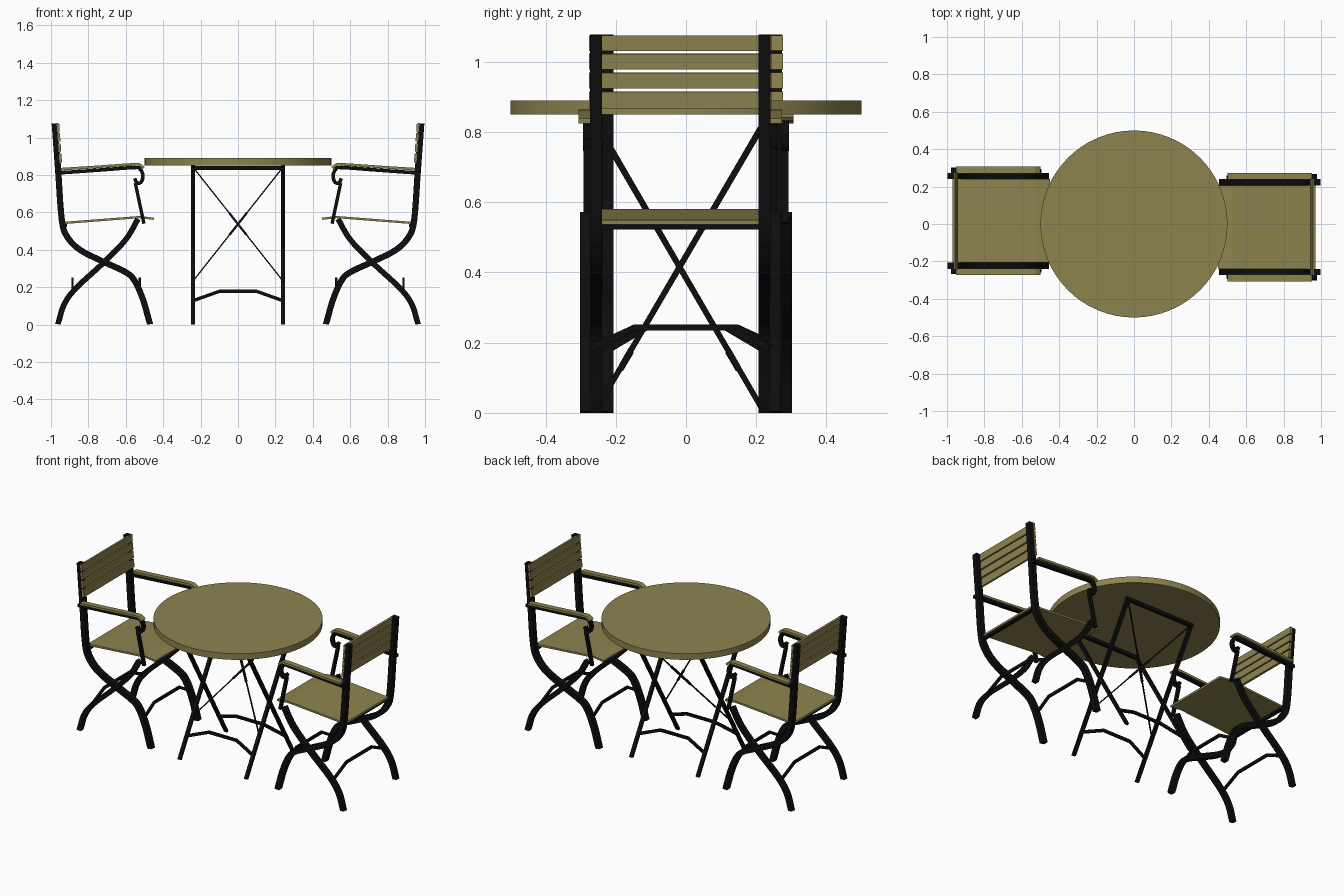
import bpy, bmesh, math
from mathutils import Vector

if "Cube" in bpy.data.objects:
    bpy.data.objects.remove(bpy.data.objects["Cube"])


def material(name, col):
    m = bpy.data.materials.new(name)
    m.diffuse_color = (*col, 1)
    m.use_nodes = True
    m.node_tree.nodes["Principled BSDF"].inputs["Base Color"].default_value = m.diffuse_color
    return m


WOOD = material("olive wood", (0.27, 0.23, 0.078))
IRON = material("black iron", (0.004, 0.004, 0.004))


def finish(bm, name, mat):
    bmesh.ops.recalc_face_normals(bm, faces=bm.faces)
    me = bpy.data.meshes.new(name)
    bm.to_mesh(me)
    bm.free()
    me.materials.append(mat)
    ob = bpy.data.objects.new(name, me)
    bpy.context.collection.objects.link(ob)
    return ob


def smooth(pts, n=5):
    """Catmull-Rom curve through the points."""
    p = [Vector(q) for q in pts]
    p = [2 * p[0] - p[1]] + p + [2 * p[-1] - p[-2]]
    out = []
    for i in range(1, len(p) - 2):
        a, b, c, d = p[i - 1:i + 3]
        for k in range(n):
            t = k / n
            out.append(0.5 * (2 * b + (c - a) * t + (2 * a - 5 * b + 4 * c - d) * t * t
                              + (3 * b - a - 3 * c + d) * t ** 3))
    return out + [p[-2]]


def bar(name, path, side, width, thick, mat=IRON):
    """Flat bar swept along a path; width lies along side."""
    path = [Vector(q) for q in path]
    side = Vector(side).normalized()
    bm = bmesh.new()
    rings = []
    for i, p in enumerate(path):
        d0 = (p - path[max(i - 1, 0)]).normalized()
        d1 = (path[min(i + 1, len(path) - 1)] - p).normalized()
        nrm = (d0 + d1).normalized().cross(side).normalized()
        ring = []
        for s, t in ((-1, -1), (1, -1), (1, 1), (-1, 1)):
            v = p + side * (s * width / 2) + nrm * (t * thick / 2)
            v.z = max(v.z, 0)
            ring.append(bm.verts.new(v))
        rings.append(ring)
    for a, b in zip(rings, rings[1:]):
        for k in range(4):
            bm.faces.new((a[k], a[(k + 1) % 4], b[(k + 1) % 4], b[k]))
    bm.faces.new(rings[0])
    bm.faces.new(rings[-1])
    return finish(bm, name, mat)


X, Y = (1, 0, 0), (0, 1, 0)

# Table top
bm = bmesh.new()
bmesh.ops.create_cone(bm, cap_ends=True, segments=64, radius1=0.5, radius2=0.5, depth=0.04)
top = finish(bm, "table_top", WOOD)
top.location.z = 0.87
top.select_set(True)
bpy.context.view_layer.objects.active = top
bpy.ops.object.shade_smooth_by_angle()

# Two crossing table frames
for nm, yb, yt in (("front", -0.26, 0.23), ("back", 0.222, -0.265)):
    def on_frame(x, z):
        return Vector((x, yb + (yt - yb) * z / 0.84, z))
    for s in (-1, 1):
        bar(nm + "_table_leg", [on_frame(s * 0.24, 0), on_frame(s * 0.24, 0.845)], X, 0.022, 0.018)
    bar(nm + "_table_rail", [on_frame(-0.25, 0.838), on_frame(0.25, 0.838)], Y, 0.02, 0.02)
    bar(nm + "_table_brace", [on_frame(x, z) for x, z in
        ((-0.24, 0.128), (-0.1, 0.178), (0.1, 0.178), (0.24, 0.128))], Y, 0.012, 0.018)
    # Thin tension rods with thick middles
    if nm == "front":
        for s in (-1, 1):
            a, b = on_frame(s * 0.235, 0.835), on_frame(-s * 0.235, 0.24)
            bar("tension_rod", [a, b], Y, 0.007, 0.007)
            bar("rod_tightener", [a.lerp(b, 0.4), a.lerp(b, 0.6)], Y, 0.012, 0.012)

# Chair on the +x side
YC = -0.0165
back_leg = [(0.98, 1.076), (0.962, 0.83), (0.942, 0.56), (0.912, 0.468), (0.842, 0.398),
            (0.717, 0.335), (0.605, 0.283), (0.555, 0.238), (0.508, 0.134), (0.47, 0)]
front_leg = [(0.535, 0.565), (0.6, 0.455), (0.717, 0.333), (0.866, 0.195), (0.93, 0.107), (0.963, 0)]
arm = [(0.975, 0.81), (0.76, 0.825), (0.555, 0.84), (0.524, 0.832), (0.508, 0.797), (0.518, 0.762),
       (0.54, 0.757), (0.552, 0.782)]
arm_top = [(0.95, 0.831), (0.76, 0.843), (0.555, 0.857), (0.52, 0.85), (0.504, 0.838)]
parts = []


def side_path(pts, y):
    return [(x, YC + y, z) for x, z in pts]


for s in (-1, 1):
    parts += [
        bar("back_post_leg", smooth(side_path(back_leg, s * 0.24)), Y, 0.034, 0.033),
        bar("crossing_leg", smooth(side_path(front_leg, s * 0.27)), Y, 0.03, 0.03),
        bar("arm_iron", smooth(side_path(arm, s * 0.265), 3), Y, 0.024, 0.019),
        bar("arm_strut", side_path([(0.549, 0.757), (0.503, 0.54)], s * 0.265), Y, 0.02, 0.018),
        bar("arm_rest", smooth(side_path(arm_top, s * 0.272), 3), Y, 0.036, 0.014, WOOD),
    ]


def across(x0, z, half):
    return [(x0, YC - half, z), (x0, YC + half, z)]


# Bent braces between the legs
for x, half in ((0.525, 0.24), (0.885, 0.27)):
    parts.append(bar("leg_brace", [(x, YC + y, z) for y, z in
        ((-half, 0.178), (-0.13, 0.243), (0.13, 0.243), (half, 0.178))], X, 0.012, 0.018))
# Seat and its rear rail
parts.append(bar("seat", side_path([(0.45, 0.566), (0.525, 0.575), (0.94, 0.543)], 0),
                 Y, 0.446, 0.012, WOOD))
parts.append(bar("seat_rail", across(0.925, 0.53, 0.24), X, 0.02, 0.014))
# Backrest slats
for z0, z1 in ((1.031, 1.075), (0.978, 1.023), (0.924, 0.969), (0.866, 0.915)):
    x0, x1 = (0.948 + 0.073 * (z - 0.87) for z in (z0, z1))
    up = Vector((x1 - x0, 0, z1 - z0))
    parts.append(bar("back_slat", across((x0 + x1) / 2, (z0 + z1) / 2, 0.26), up, up.length, 0.014, WOOD))

# Opposite chair, turned half way round
for ob in parts:
    twin = ob.copy()
    twin.name = "opposite_" + ob.name.split(".")[0]
    twin.rotation_euler.z = math.pi
    bpy.context.collection.objects.link(twin)
